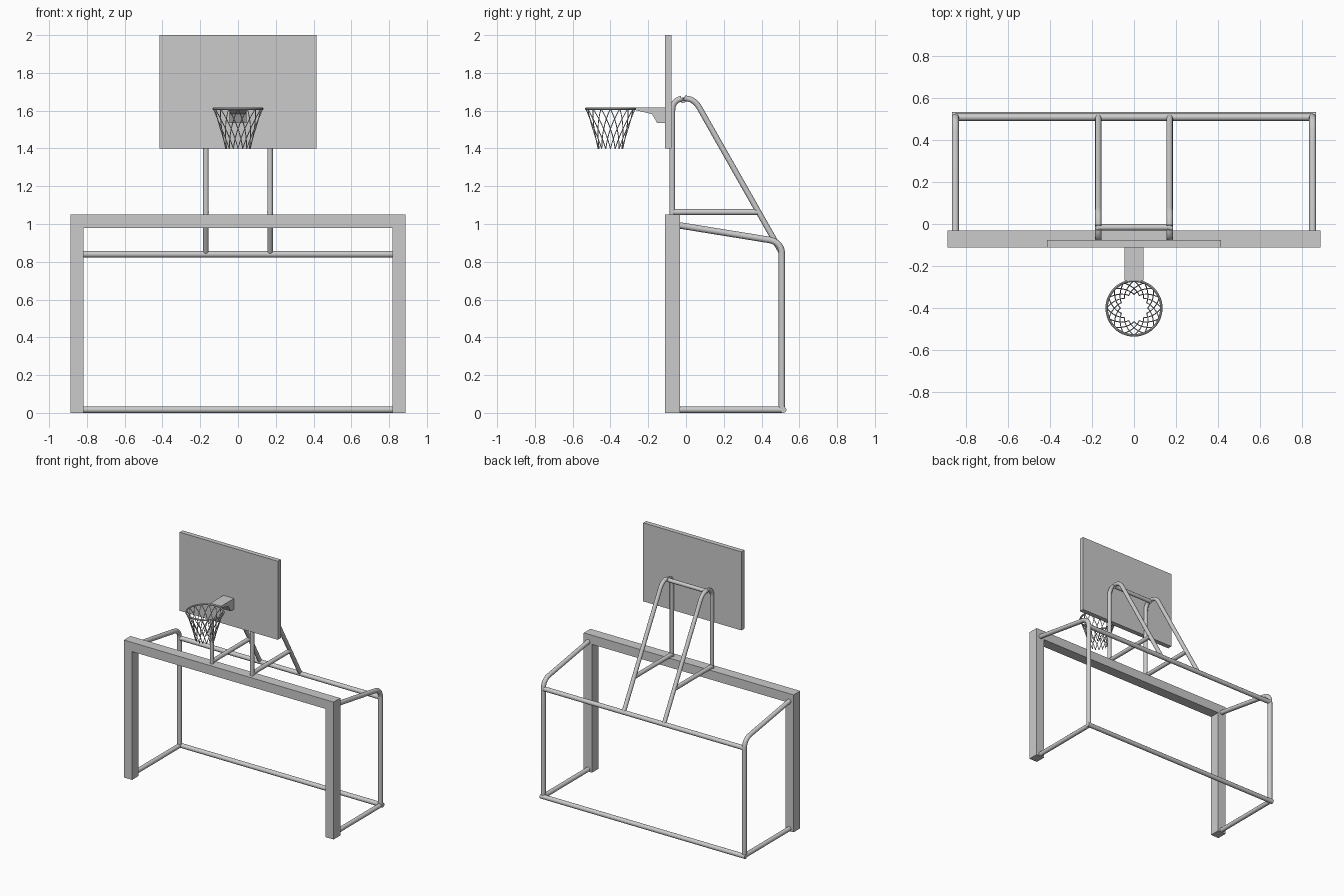
import bpy
import bmesh
from math import cos, sin, pi, tau, radians
from mathutils import Vector

cube = bpy.data.objects.get("Cube")
if cube:
    bpy.data.objects.remove(cube, do_unlink=True)

grey = bpy.data.materials.new("painted grey metal")
grey.use_nodes = True
COLOUR = (0.6, 0.6, 0.6, 1)
grey.diffuse_color = COLOUR
grey.node_tree.nodes["Principled BSDF"].inputs["Base Color"].default_value = COLOUR

TUBE = 0.017


def prism(name, outline, start, depth):
    """Extrude an outline of 3D points along a depth vector."""
    bm = bmesh.new()
    face = bm.faces.new([bm.verts.new(Vector(p) + Vector(start)) for p in outline])
    out = bmesh.ops.extrude_face_region(bm, geom=[face])
    verts = [g for g in out["geom"] if isinstance(g, bmesh.types.BMVert)]
    bmesh.ops.translate(bm, verts=verts, vec=depth)
    bmesh.ops.recalc_face_normals(bm, faces=bm.faces)
    mesh = bpy.data.meshes.new(name)
    bm.to_mesh(mesh)
    bm.free()
    mesh.materials.append(grey)
    obj = bpy.data.objects.new(name, mesh)
    bpy.context.collection.objects.link(obj)
    return obj


def rounded(points, radius, steps=8):
    """Replace the inner corners of a path with smooth bends."""
    pts = [Vector(p) for p in points]
    path = [pts[0]]
    for a, b, c in zip(pts, pts[1:], pts[2:]):
        p, q = b + (a - b).normalized() * radius, b + (c - b).normalized() * radius
        for i in range(steps + 1):
            t = i / steps
            path.append(p * (1 - t) ** 2 + b * 2 * t * (1 - t) + q * t * t)
    return path + [pts[-1]]


def tubes(name, paths, radius=TUBE, closed=False, detail=4):
    """Sweep a round section along one or more paths."""
    curve = bpy.data.curves.new(name, "CURVE")
    curve.dimensions = "3D"
    curve.bevel_depth = radius
    curve.bevel_resolution = detail
    curve.use_fill_caps = True
    for path in paths:
        spline = curve.splines.new("POLY")
        spline.points.add(len(path) - 1)
        for point, co in zip(spline.points, path):
            point.co = (*co, 1)
        spline.use_cyclic_u = closed
    curve.materials.append(grey)
    obj = bpy.data.objects.new(name, curve)
    bpy.context.collection.objects.link(obj)
    bpy.ops.object.select_all(action="DESELECT")
    obj.select_set(True)
    bpy.context.view_layer.objects.active = obj
    bpy.ops.object.convert(target="MESH")
    bpy.ops.object.shade_smooth_by_angle(angle=radians(40))


# Square goal frame: two posts and a crossbar in one outline
w, h, t = 0.887, 1.05, 0.07
prism("goal_frame", [(-w, 0, 0), (-w, 0, h), (w, 0, h), (w, 0, 0), (w - t, 0, 0),
                     (w - t, 0, h - t), (t - w, 0, h - t), (t - w, 0, 0)],
      (0, -0.112, 0), (0, 0.08, 0))

# Backboard
prism("backboard", [(-0.415, 0, 1.4), (0.415, 0, 1.4), (0.415, 0, 2), (-0.415, 0, 2)],
      (0, -0.112, 0), (0, 0.036, 0))

# Tubular back of the goal
back = 0.508
for side, x in (("right", -0.85), ("left", 0.85)):
    tubes(side + "_goal_stay", [rounded([(x, -0.05, 0.995), (x, back, 0.905),
                                         (x, back, TUBE)], 0.07)])
    tubes(side + "_ground_tube", [[(x, -0.05, TUBE), (x, back, TUBE)]])
tubes("rear_upper_bar", [[(-0.85, back, 0.84), (0.85, back, 0.84)]])
tubes("rear_ground_bar", [[(-0.866, 0.515, TUBE), (0.866, 0.515, TUBE)]])

# Backboard supports: bent hoops with a level brace and a top tie bar
for side, x in (("right", -0.17), ("left", 0.17)):
    tubes(side + "_board_support", [rounded([(x, -0.072, 1.04), (x, -0.072, 1.66),
                                             (x, 0.04, 1.67), (x, back, 0.845)], 0.06)],
          radius=0.015)
    tubes(side + "_support_brace", [[(x, -0.072, 1.063), (x, 0.38, 1.063)]], radius=0.016)
tubes("support_tie_bar", [[(-0.17, -0.016, 1.655), (0.17, -0.016, 1.655)]], radius=0.015)

# Rim bracket, a wedge-shaped side profile
prism("rim_bracket", [(0, -0.268, 1.617), (0, -0.11, 1.617), (0, -0.11, 1.535),
                      (0, -0.153, 1.535), (0, -0.18, 1.582), (0, -0.268, 1.603)],
      (-0.045, 0, 0), (0.09, 0, 0))

# Rim and net
hoop_y, rim_z, net_z = -0.4, 1.61, 1.398


def ring_point(radius, angle, z):
    return (radius * cos(angle), hoop_y + radius * sin(angle), z)


tubes("rim", [[ring_point(0.13, tau * i / 48, rim_z) for i in range(48)]],
      radius=0.006, closed=True, detail=2)

STRANDS, STEPS = 16, 8
strands = []
for i in range(STRANDS):
    for turn in (-1, 1):
        path = []
        for k in range(STEPS + 1):
            s = k / STEPS
            radius = 0.13 - 0.065 * (1.25 * s - 0.25 * s * s)
            angle = tau * i / STRANDS + turn * s * pi / 4
            path.append(ring_point(radius, angle, rim_z + (net_z - rim_z) * s))
        strands.append(path)
tubes("net", strands, radius=0.0025, detail=1)
